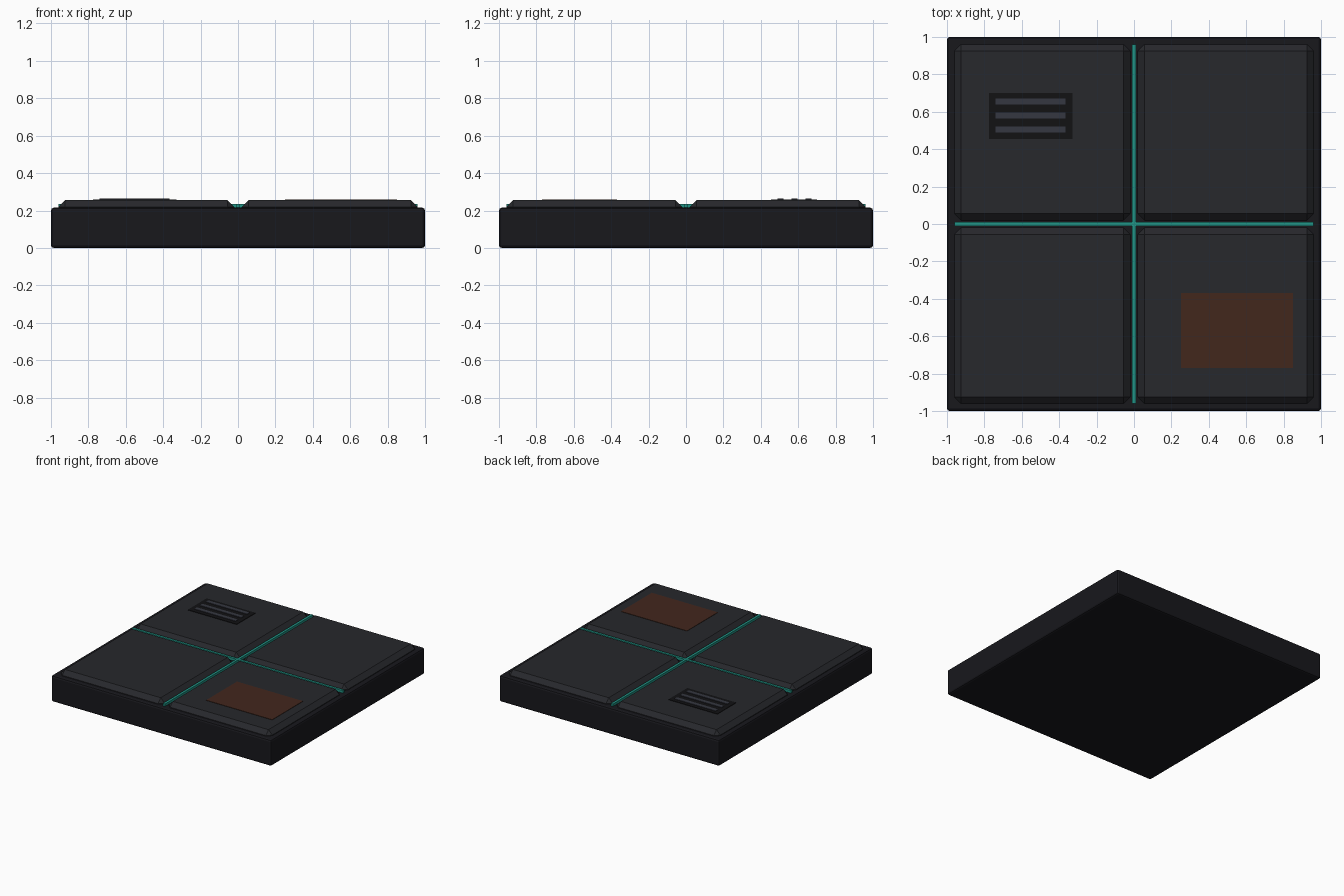
import bpy

if "Cube" in bpy.data.objects:
    bpy.data.objects.remove(bpy.data.objects["Cube"])


def material(name, rgb):
    m = bpy.data.materials.new(name)
    m.diffuse_color = (*rgb, 1)
    m.use_nodes = True
    m.node_tree.nodes["Principled BSDF"].inputs["Base Color"].default_value = m.diffuse_color
    return m


def box(name, x, y, z, mat, bevel=0, segments=1):
    """Box from (min, max) ranges, with an optional bevel."""
    bpy.ops.mesh.primitive_cube_add(size=1, location=[sum(r) / 2 for r in (x, y, z)])
    ob = bpy.context.object
    ob.name = name
    ob.scale = [r[1] - r[0] for r in (x, y, z)]
    bpy.ops.object.transform_apply(location=False, rotation=False, scale=True)
    ob.data.materials.append(mat)
    if bevel:
        mod = ob.modifiers.new("bevel", 'BEVEL')
        mod.width = bevel
        mod.segments = segments
    return ob


base_mat = material("base_dark", (0.009, 0.009, 0.012))
panel_mat = material("panel_grey", (0.020, 0.021, 0.025))
teal_mat = material("teal_glow", (0.015, 0.30, 0.24))
vent_mat = material("vent_black", (0.006, 0.006, 0.007))
slat_mat = material("slat_grey", (0.035, 0.038, 0.052))
rust_mat = material("rust", (0.055, 0.020, 0.012))

# Base slab
box("base_slab", (-1, 1), (-1, 1), (0, 0.215), base_mat, 0.015, 2)

# Four raised, chamfered floor panels
for sx in (-1, 1):
    for sy in (-1, 1):
        box("floor_panel", sorted((sx * 0.02, sx * 0.96)), sorted((sy * 0.02, sy * 0.96)),
            (0.175, 0.255), panel_mat, 0.035)

# Glowing seams in the grooves
box("seam_across", (-0.96, 0.96), (-0.01, 0.01), (0.205, 0.235), teal_mat)
box("seam_along", (-0.01, 0.01), (-0.96, 0.96), (0.205, 0.235), teal_mat)

# Vent plate with three slats
box("vent_plate", (-0.775, -0.33), (0.455, 0.70), (0.245, 0.259), vent_mat)
for y in (0.505, 0.58, 0.655):
    box("vent_slat", (-0.74, -0.365), (y - 0.016, y + 0.016), (0.25, 0.263), slat_mat)

# Rust-coloured patch
box("rust_patch", (0.25, 0.85), (-0.77, -0.37), (0.25, 0.258), rust_mat)
